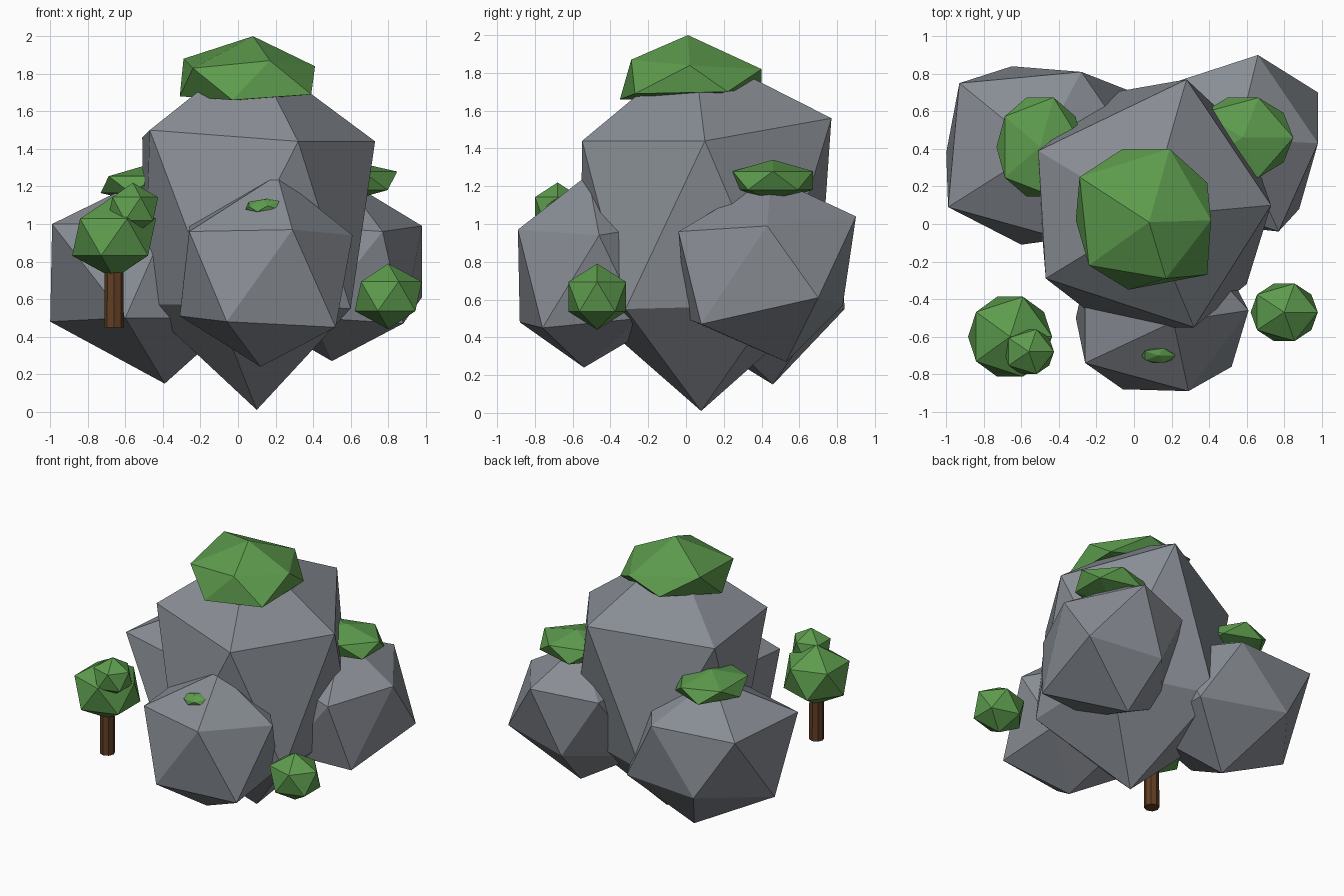
import bpy
import bmesh
from mathutils import Vector

# Remove the default object only
default = bpy.data.objects.get("Cube")
if default:
    bpy.data.objects.remove(default, do_unlink=True)


def make_material(name, rgb):
    mat = bpy.data.materials.new(name)
    mat.use_nodes = True
    mat.diffuse_color = (*rgb, 1)
    mat.node_tree.nodes["Principled BSDF"].inputs["Base Color"].default_value = (*rgb, 1)
    return mat


stone = make_material("stone grey", (0.25, 0.27, 0.30))
leaf = make_material("leaf green", (0.11, 0.33, 0.075))
bark = make_material("bark brown", (0.12, 0.048, 0.017))


def finish(name, bm, material):
    bmesh.ops.recalc_face_normals(bm, faces=bm.faces)
    mesh = bpy.data.meshes.new(name)
    bm.to_mesh(mesh)
    bm.free()
    mesh.materials.append(material)
    obj = bpy.data.objects.new(name, mesh)
    bpy.context.collection.objects.link(obj)
    return obj


def boulder(name, material, bottom, lower_ring, upper_ring, top):
    """Rough stone: two uneven rings closed by a point above and below."""
    bm = bmesh.new()
    for point in [bottom, *lower_ring, *upper_ring, top]:
        bm.verts.new(point)
    hull = bmesh.ops.convex_hull(bm, input=bm.verts)
    inner = [v for v in hull["geom_interior"] if isinstance(v, bmesh.types.BMVert)]
    bmesh.ops.delete(bm, geom=inner, context="VERTS")
    return finish(name, bm, material)


def clump(name, centre, size, lean=(0, 0)):
    """Faceted leaf clump; lean shears it to follow a slope."""
    bm = bmesh.new()
    bmesh.ops.create_icosphere(bm, subdivisions=1, radius=1)
    for v in bm.verts:
        v.co = Vector(a * b for a, b in zip(v.co, size))
        v.co.z += v.co.x * lean[0] + v.co.y * lean[1]
        v.co += Vector(centre)
    return finish(name, bm, leaf)


# Large central rock
boulder("central_rock", stone, (0.1, 0.08, 0.01),
        [(0.6, -0.32, 0.55), (-0.12, -0.56, 0.57), (-0.5, 0.08, 0.57),
         (-0.12, 0.7, 0.56), (0.6, 0.47, 0.57)],
        [(0.73, 0.1, 1.44), (0.28, 0.77, 1.56), (-0.51, 0.39, 1.46),
         (-0.47, -0.29, 1.5), (0.32, -0.55, 1.44)],
        (0.07, 0.04, 1.93))

# Three smaller rocks around it
boulder("front_rock", stone, (0.12, -0.54, 0.24),
        [(0.52, -0.76, 0.45), (-0.06, -0.88, 0.48), (-0.31, -0.5, 0.51),
         (0, -0.1, 0.5), (0.5, -0.25, 0.5)],
        [(0.61, -0.46, 0.94), (0.28, -0.1, 1), (-0.26, -0.28, 1),
         (-0.26, -0.74, 0.96), (0.29, -0.89, 0.97)],
        (0.21, -0.52, 1.26))

boulder("right_rock", stone, (-0.39, 0.46, 0.15),
        [(0, 0.1, 0.5), (-0.6, -0.11, 0.5), (-1, 0.38, 0.48),
         (-0.65, 0.84, 0.55), (0, 0.7, 0.5)],
        [(0, 0.4, 1), (-0.28, 0.81, 0.98), (-0.93, 0.75, 1),
         (-0.99, 0.09, 1), (-0.38, -0.08, 1)],
        (-0.5, 0.4, 1.24))

boulder("left_rock", stone, (0.5, 0.53, 0.27),
        [(0.88, 0.08, 0.47), (0.4, 0, 0.5), (0.1, 0.4, 0.5),
         (0.45, 0.83, 0.57), (0.98, 0.7, 0.61)],
        [(0.98, 0.43, 0.99), (0.66, 0.9, 1.04), (0.2, 0.75, 1),
         (0.2, 0.15, 1), (0.77, -0.04, 0.96)],
        (0.55, 0.45, 1.25))

# Leafy cap on the summit
boulder("summit_foliage", leaf, (0.05, 0, 1.66),
        [(0.39, -0.27, 1.69), (-0.03, -0.35, 1.66), (-0.31, 0.02, 1.68),
         (-0.06, 0.4, 1.73), (0.39, 0.22, 1.7)],
        [(0.41, 0.02, 1.84), (0.19, 0.4, 1.82), (-0.29, 0.25, 1.88),
         (-0.24, -0.22, 1.83), (0.17, -0.29, 1.87)],
        (0.08, 0.01, 2))

# Leaf clumps on the smaller rocks and the floating bush
clump("right_foliage", (-0.5, 0.41, 1.21), (0.26, 0.31, 0.1))
clump("left_foliage", (0.58, 0.46, 1.23), (0.3, 0.25, 0.11))
clump("front_foliage", (0.13, -0.7, 1.1), (0.1, 0.045, 0.03), lean=(0.1, 0.5))
clump("round_bush", (0.8, -0.47, 0.615), (0.2, 0.18, 0.175))

# Small tree
trunk = bmesh.new()
bmesh.ops.create_cone(trunk, cap_ends=True, segments=8, radius1=0.052,
                      radius2=0.05, depth=0.4)
bmesh.ops.translate(trunk, verts=trunk.verts, vec=(-0.66, -0.6, 0.65))
finish("tree_trunk", trunk, bark)
clump("tree_crown", (-0.66, -0.6, 0.93), (0.25, 0.25, 0.22))
clump("tree_crown_tip", (-0.56, -0.68, 1.08), (0.15, 0.14, 0.14))
